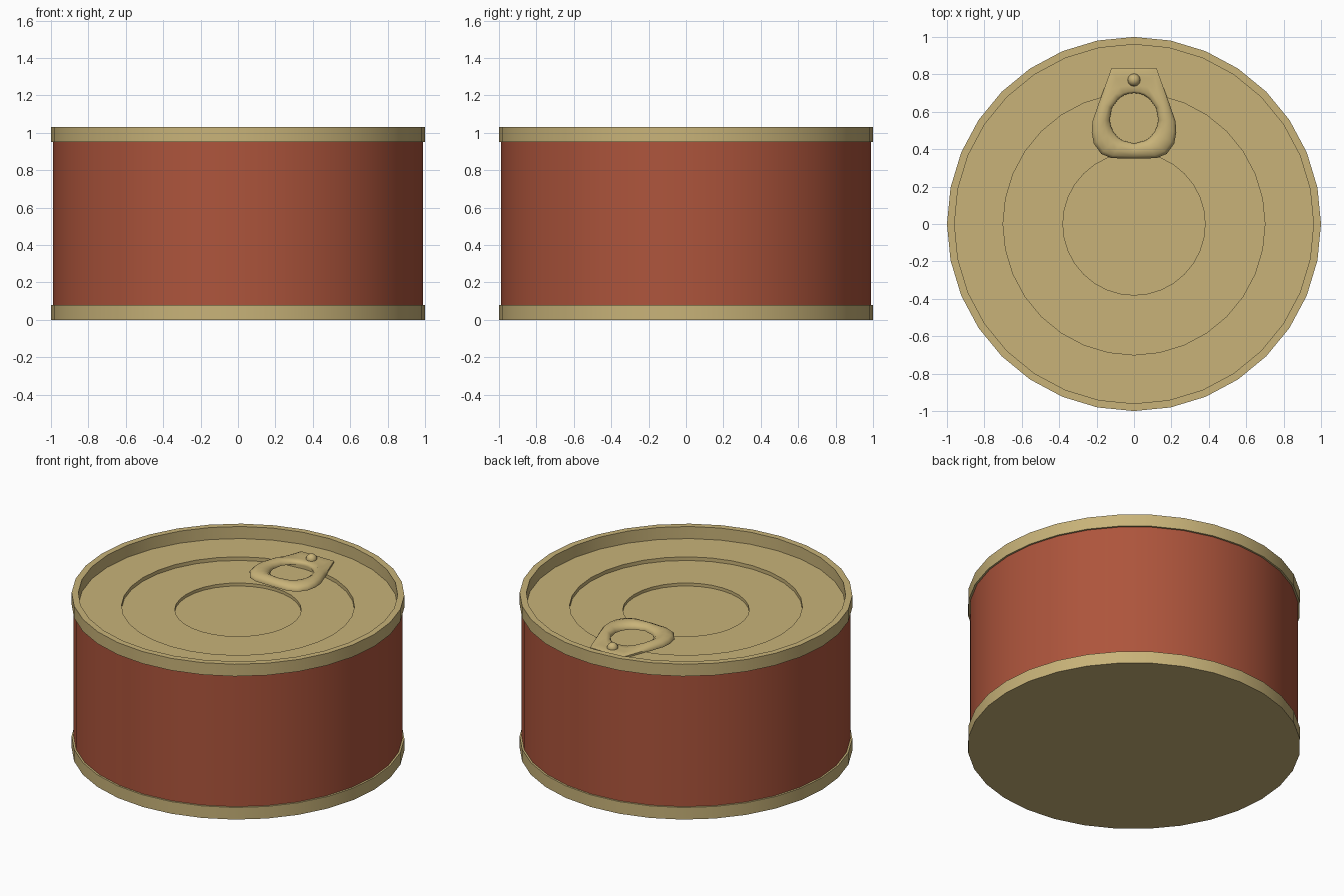
import bpy, bmesh
from math import sin, cos, pi, radians, atan2

if "Cube" in bpy.data.objects:
    bpy.data.objects.remove(bpy.data.objects["Cube"])

SIDES = 32

def material(name, color):
    m = bpy.data.materials.new(name)
    m.diffuse_color = (*color, 1)
    m.use_nodes = True
    m.node_tree.nodes["Principled BSDF"].inputs["Base Color"].default_value = m.diffuse_color
    return m

GOLD = material("gold_metal", (0.58, 0.45, 0.19))
RED = material("red_label", (0.42, 0.09, 0.045))

def finish(name, bm, mat, angle=35):
    bmesh.ops.recalc_face_normals(bm, faces=bm.faces)
    me = bpy.data.meshes.new(name)
    bm.to_mesh(me)
    bm.free()
    ob = bpy.data.objects.new(name, me)
    bpy.context.collection.objects.link(ob)
    me.materials.append(mat)
    bpy.ops.object.select_all(action='DESELECT')
    ob.select_set(True)
    bpy.context.view_layer.objects.active = ob
    bpy.ops.object.shade_smooth_by_angle(angle=radians(angle))
    return ob

def bridge(bm, a, b):
    n = len(a)
    for i in range(n):
        bm.faces.new((a[i], a[(i + 1) % n], b[(i + 1) % n], b[i]))

def revolve(name, profile, mat, cap_start=False, cap_end=False):
    """Turn a list of (radius, z) around the z axis."""
    bm = bmesh.new()
    rings = [[bm.verts.new((r * cos(2 * pi * i / SIDES), r * sin(2 * pi * i / SIDES), z))
              for i in range(SIDES)] for r, z in profile]
    for a, b in zip(rings, rings[1:]):
        bridge(bm, a, b)
    if cap_start:
        bm.faces.new(rings[0])
    if cap_end:
        bm.faces.new(rings[-1])
    return finish(name, bm, mat)

# Label wall, bottom rim with flat base, and stepped lid
revolve("can_body", [(0.988, 0.08), (0.988, 0.95)], RED)
revolve("bottom_rim", [(1, 0), (1, 0.08), (0.988, 0.08)], GOLD, cap_start=True)
revolve("lid", [(0.988, 0.95), (1, 0.95), (1, 1.03), (0.96, 1.03), (0.96, 0.95),
                (0.70, 0.95), (0.70, 0.926), (0.38, 0.926), (0.38, 0.906)],
        GOLD, cap_end=True)

# Pull tab: outline (right half, mirrored) joined to a rounded hole by a bulging section
half = [(0.06, 0.835), (0.12, 0.835), (0.15, 0.75), (0.187, 0.65), (0.222, 0.55),
        (0.226, 0.49), (0.215, 0.43), (0.175, 0.375), (0.12, 0.352)]
outer = [(0, 0.835)] + half + [(0, 0.35)] + [(-x, y) for x, y in reversed(half)]
CY = 0.565
section = [(0, 0.948), (0, 0.962), (0.15, 0.977), (0.4, 0.987),
           (0.7, 0.985), (0.92, 0.972), (1, 0.957), (1, 0.948)]
bm = bmesh.new()
loops = []
for t, z in section:
    loop = []
    for x, y in outer:
        a = atan2(y - CY, x)
        hx, hy = 0.13 * cos(a), CY + 0.135 * sin(a)
        px, py = x + (hx - x) * t, y + (hy - y) * t
        flat = min(1, max(0, (py - 0.66) / 0.06))      # thin plate at the rivet end
        pz = z + (min(z, 0.968) - z) * flat
        loop.append(bm.verts.new((px, py, pz)))
    loops.append(loop)
for a, b in zip(loops, loops[1:] + loops[:1]):
    bridge(bm, a, b)
finish("pull_tab", bm, GOLD, 50)

# Rivet
bm = bmesh.new()
bmesh.ops.create_uvsphere(bm, u_segments=16, v_segments=8, radius=0.034)
bmesh.ops.translate(bm, verts=bm.verts, vec=(0, 0.77, 0.968))
finish("rivet", bm, GOLD, 60)
